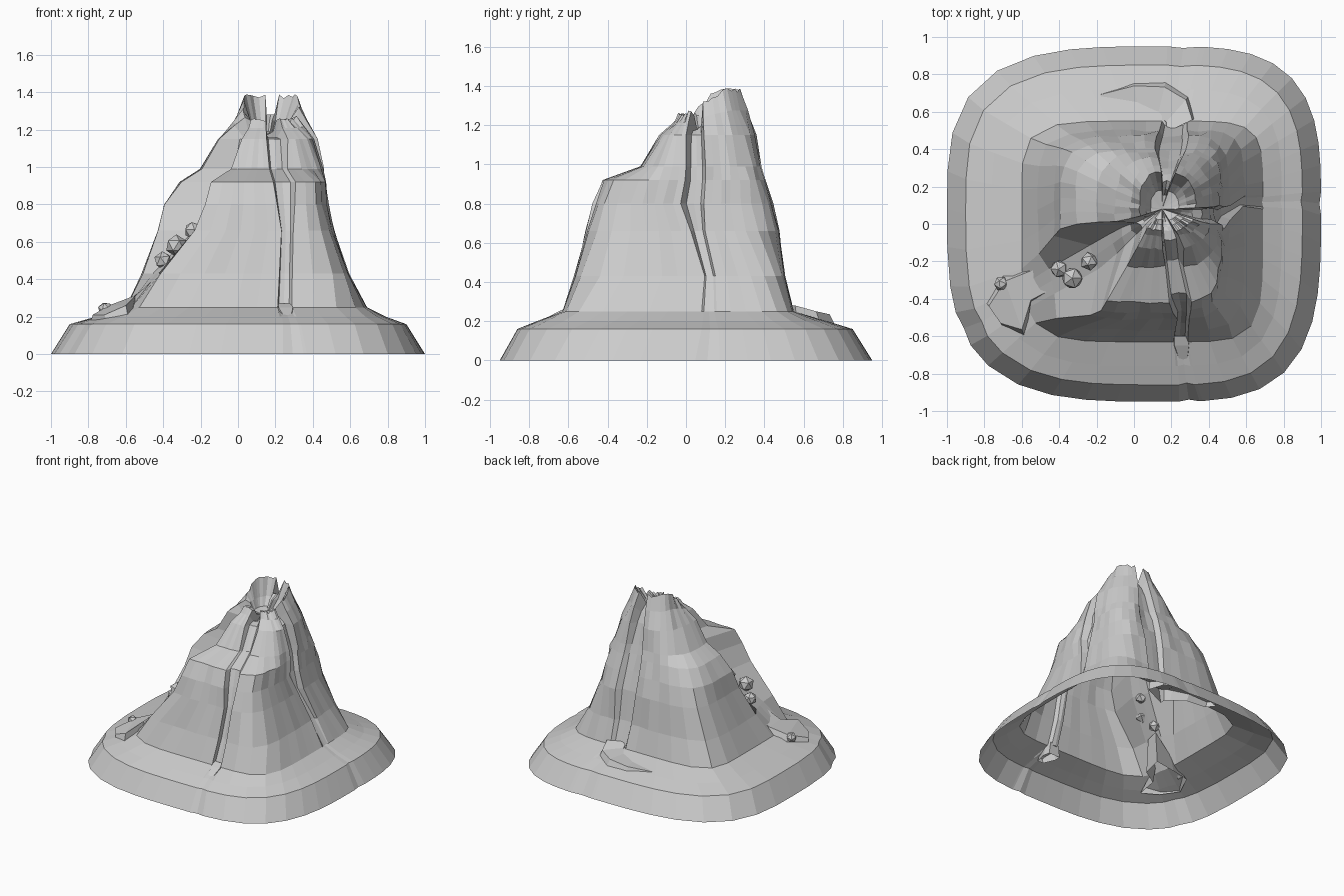
import bpy, math, random
from math import radians, sin, cos

if "Cube" in bpy.data.objects:
    bpy.data.objects.remove(bpy.data.objects["Cube"])

random.seed(4)
CX, CY = 0.15, 0.08          # vent axis

# Rings of the slope: z, xmin, xmax, ymin, ymax, squareness
RINGS = [
    (0.00, -1.00, 1.00, -0.95, 0.95, 3.3),
    (0.16, -0.90, 0.90, -0.86, 0.85, 3.4),
    (0.20, -0.76, 0.79, -0.76, 0.72, 3.8),
    (0.25, -0.60, 0.69, -0.63, 0.55, 5.5),
    (0.43, -0.51, 0.59, -0.57, 0.50, 5.5),
    (0.66, -0.43, 0.51, -0.51, 0.47, 5.0),
    (0.80, -0.39, 0.48, -0.47, 0.44, 4.5),
    (0.92, -0.31, 0.465, -0.42, 0.40, 4.5),
    (0.99, -0.20, 0.455, -0.23, 0.385, 3.5),
    (1.15, -0.10, 0.42, -0.13, 0.355, 2.8),
    (1.27, -0.02, 0.37, -0.07, 0.32, 2.4),
    (1.38, 0.03, 0.33, -0.04, 0.28, 2.4),
]

# Gullies: wall inset, rim notch, keys of (z, start angle, end angle, radius factor)
GULLIES = [
    (0.12, 0.10, [(0.0, -86, -78, 1), (0.2, -85, -79, 1), (0.25, -85, -79, 0.96),
                  (0.66, -82, -76, 0.93), (0.95, -86, -72, 0.90), (1.2, -90, -58, 0.75)]),
    (0.15, 0.10, [(0.0, -4, 8, 1), (0.25, 0, 8, 1), (0.43, 2, 9, 0.96), (0.62, -6, 3, 0.90),
                  (0.8, -18, 2, 0.87), (0.95, -14, 4, 0.86), (1.2, -18, 2, 0.78)]),
    (0.12, 0.10, [(0.0, 75, 90, 1), (0.2, 75, 90, 1), (0.25, 74, 90, 0.95),
                  (0.9, 68, 97, 0.88), (1.38, 70, 91, 0.75)]),
    (0.30, 0.14, [(0.0, 200, 222, 1), (0.25, 203, 222, 1), (0.43, 200, 226, 0.92),
                  (0.66, 194, 236, 0.66), (0.8, 191, 239, 0.52), (0.92, 190, 239, 0.48),
                  (1.15, 195, 237, 0.58), (1.38, 198, 232, 0.75)]),
]
GAPS = [9, 9, 11, 6]         # facets between neighbouring gullies


def sample(keys, z):
    if z <= keys[0][0]:
        return keys[0][1:]
    for a, b in zip(keys, keys[1:]):
        if z <= b[0]:
            t = (z - a[0]) / (b[0] - a[0])
            return [p + (q - p) * t for p, q in zip(a[1:], b[1:])]
    return keys[-1][1:]


def columns(z):
    """Angle, radius factor and rim drop of every column at this height."""
    g = [(ins, drop, *sample(k, z)) for ins, drop, k in GULLIES]
    out = []
    for i, (ins, drop, a, b, f) in enumerate(g):
        w = (b - a) * ins
        out += [(a, 1, 0), (a + w, f, drop), ((a + b) / 2, f * 0.99, drop), (b - w, f, drop), (b, 1, 0)]
        nxt = g[(i + 1) % 4][2] + (360 if i == 3 else 0)
        out += [(b + (nxt - b) * k / GAPS[i], 1, 0) for k in range(1, GAPS[i])]
    return out


def make_mesh(name, verts, faces):
    me = bpy.data.meshes.new(name)
    me.from_pydata(verts, [], faces)
    me.update()
    ob = bpy.data.objects.new(name, me)
    bpy.context.collection.objects.link(ob)
    return ob


# Mountain shell with crater, open underneath
verts, faces = [], []
for z, x0, x1, y0, y1, n in RINGS:
    for deg, f, drop in columns(z):
        c, s = cos(radians(deg)), sin(radians(deg))
        ax = (x1 - CX) if c > 0 else (CX - x0)
        ay = (y1 - CY) if s > 0 else (CY - y0)
        r = f * (abs(c / ax) ** n + abs(s / ay) ** n) ** (-1 / n)
        top = 1.32 + 0.07 * max(-0.8, min(1, 1.6 * s)) - drop
        h = z
        if z > 1.15:
            h = 1.15 + (top - 1.15) * (z - 1.15) / 0.23
        if z > 0.4:
            r += random.uniform(-0.008, 0.008)
        if z > 1.3:
            h += random.uniform(-0.025, 0.0)
        verts.append((CX + r * c, CY + r * s, h))
N = len(columns(0))
last = (len(RINGS) - 1) * N
for scale, zc in ((0.72, 1.25), (0.5, 1.19)):      # crater walls
    for k in range(N):
        x, y, h = verts[last + k]
        verts.append((CX + (x - CX) * scale, CY + (y - CY) * scale, min(zc, h - 0.01)))
for j in range(len(RINGS) + 1):
    for k in range(N):
        m = (k + 1) % N
        faces.append((j * N + k, j * N + m, (j + 1) * N + m, (j + 1) * N + k))
verts.append((CX, CY, 1.17))
base = (len(RINGS) + 1) * N
faces += [(base + k, base + (k + 1) % N, len(verts) - 1) for k in range(N)]
make_mesh("mountain", verts, faces)


def flow(name, left, right, tops, low=0.17):
    """Strip of hardened lava between two edges with a raised middle."""
    v, f = [], []
    for (ax, ay), (bx, by), t in zip(left, right, tops):
        for u, h in ((0, low), (0.15, t), (0.85, t), (1, low)):
            v.append((ax + (bx - ax) * u, ay + (by - ay) * u, h))
    for i in range(len(tops) - 1):
        f += [(4 * i + j, 4 * i + j + 1, 4 * i + j + 5, 4 * i + j + 4) for j in range(3)]
    e = 4 * (len(tops) - 1)
    f += [(3, 2, 1, 0), (e, e + 1, e + 2, e + 3)]
    make_mesh(name, v, f)


# Lava tongues at the feet of the gullies
flow("front_lava_foot", [(0.20, -0.60), (0.20, -0.65), (0.24, -0.74)],
     [(0.30, -0.60), (0.31, -0.65), (0.29, -0.74)], [0.27, 0.25, 0.20])
flow("back_lava_foot", [(-0.19, 0.70), (0.0, 0.76), (0.17, 0.765), (0.30, 0.69), (0.34, 0.57)],
     [(-0.14, 0.64), (0.02, 0.62), (0.12, 0.55), (0.15, 0.52), (0.15, 0.48)],
     [0.21, 0.22, 0.235, 0.25, 0.28])
flow("left_lava_foot", [(-0.38, -0.19), (-0.56, -0.22), (-0.71, -0.25), (-0.79, -0.42)],
     [(-0.42, -0.36), (-0.55, -0.44), (-0.58, -0.62), (-0.70, -0.55)],
     [0.43, 0.31, 0.26, 0.21])

# Boulders in the left valley
for i, (x, y, z, s) in enumerate([(-0.33, -0.29, 0.58, 0.06), (-0.24, -0.2, 0.66, 0.05),
                                  (-0.71, -0.32, 0.24, 0.04), (-0.40, -0.24, 0.5, 0.05)]):
    bpy.ops.mesh.primitive_ico_sphere_add(subdivisions=1, radius=s, location=(x, y, z),
                                          rotation=(i, 0.4 * i, i))
    bpy.context.object.name = f"boulder_{i + 1}"
